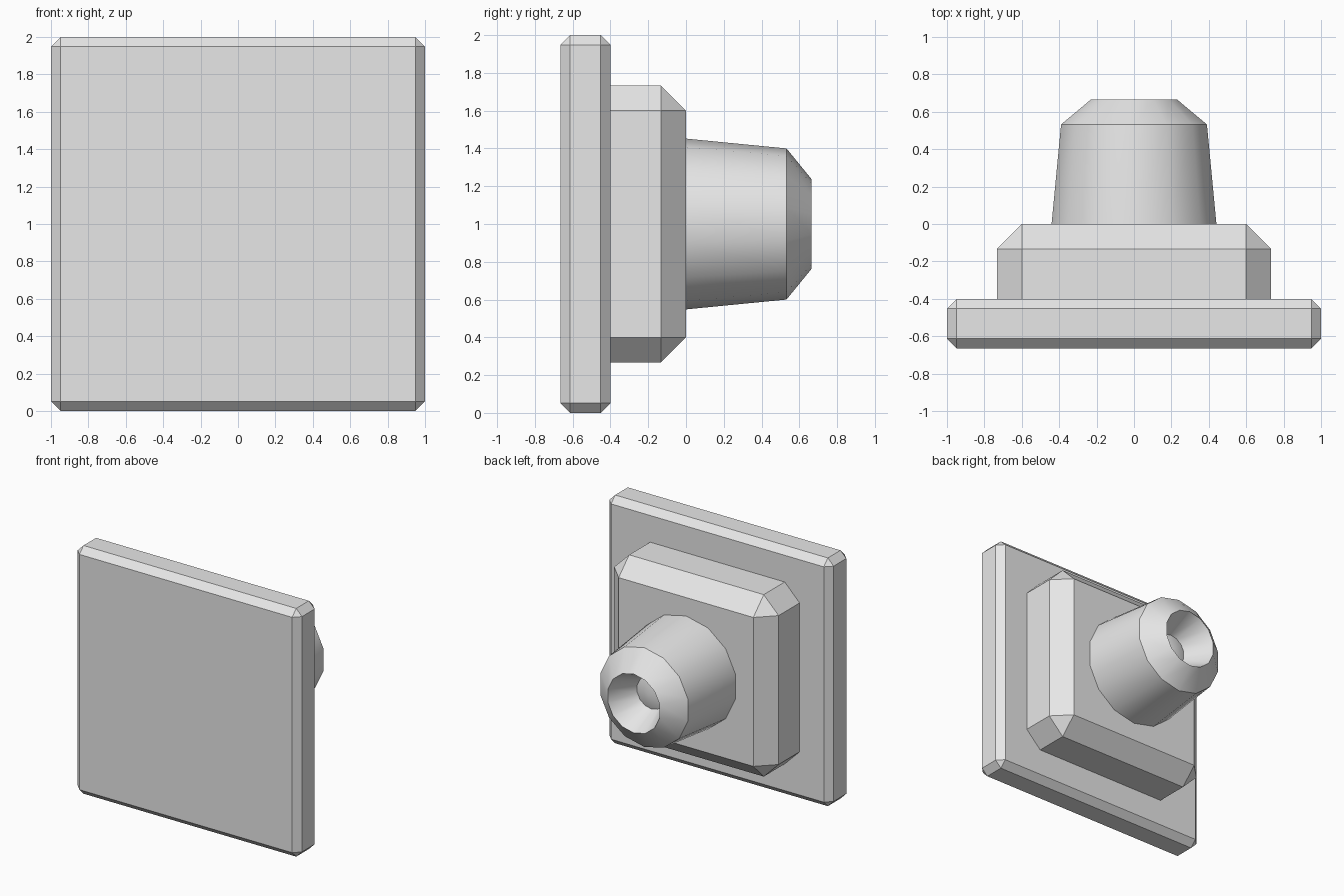
import bpy, bmesh, math
from mathutils import Vector

if "Cube" in bpy.data.objects:
    bpy.data.objects.remove(bpy.data.objects["Cube"], do_unlink=True)

# Single plain grey
grey = bpy.data.materials.new("light_grey")
grey.use_nodes = True
grey.diffuse_color = (0.8, 0.8, 0.8, 1)
grey.node_tree.nodes["Principled BSDF"].inputs["Base Color"].default_value = (0.8, 0.8, 0.8, 1)

MID_Z = 1.0


def add_object(name, bm):
    mesh = bpy.data.meshes.new(name)
    bmesh.ops.recalc_face_normals(bm, faces=bm.faces)
    bm.to_mesh(mesh)
    bm.free()
    mesh.materials.append(grey)
    obj = bpy.data.objects.new(name, mesh)
    bpy.context.collection.objects.link(obj)
    return obj


def chamfered_block(name, half, front, back, chamfer):
    bm = bmesh.new()
    bmesh.ops.create_cube(bm, size=1)
    for v in bm.verts:
        v.co = Vector((v.co.x * 2 * half, v.co.y * (back - front) + (front + back) / 2,
                       v.co.z * 2 * half + MID_Z))
    bmesh.ops.bevel(bm, geom=bm.edges[:], offset=chamfer, segments=1,
                    profile=0.5, affect='EDGES')
    return add_object(name, bm)


def turned_part(name, profile, sides):
    # Profile points are (radius, y); radius 0 closes the end in a point
    bm = bmesh.new()
    rings = []
    for r, y in profile:
        if r == 0:
            rings.append([bm.verts.new((0, y, MID_Z))] * sides)
        else:
            rings.append([bm.verts.new((r * math.sin(a), y, MID_Z + r * math.cos(a)))
                          for a in (2 * math.pi * i / sides for i in range(sides))])
    for a, b in zip(rings, rings[1:]):
        for i in range(sides):
            j = (i + 1) % sides
            bm.faces.new(list(dict.fromkeys((a[i], a[j], b[j], b[i]))))
    return add_object(name, bm)


# Square face plate and the raised block behind it
chamfered_block("face_plate", 1.0, -0.665, -0.4, 0.052)
chamfered_block("rear_block", 0.733, -0.535, 0.0, 0.133)

# Tapered hollow stem with a chamfered tip and a funnel-shaped socket
stem = turned_part("hollow_stem", [(0, -0.05), (0.455, -0.05), (0.452, 0.0), (0.4, 0.532),
                                   (0.237, 0.665), (0.13, 0.44), (0, 0.48)], 14)
bpy.ops.object.select_all(action='DESELECT')
stem.select_set(True)
bpy.context.view_layer.objects.active = stem
bpy.ops.object.shade_smooth_by_angle(angle=math.radians(30))
